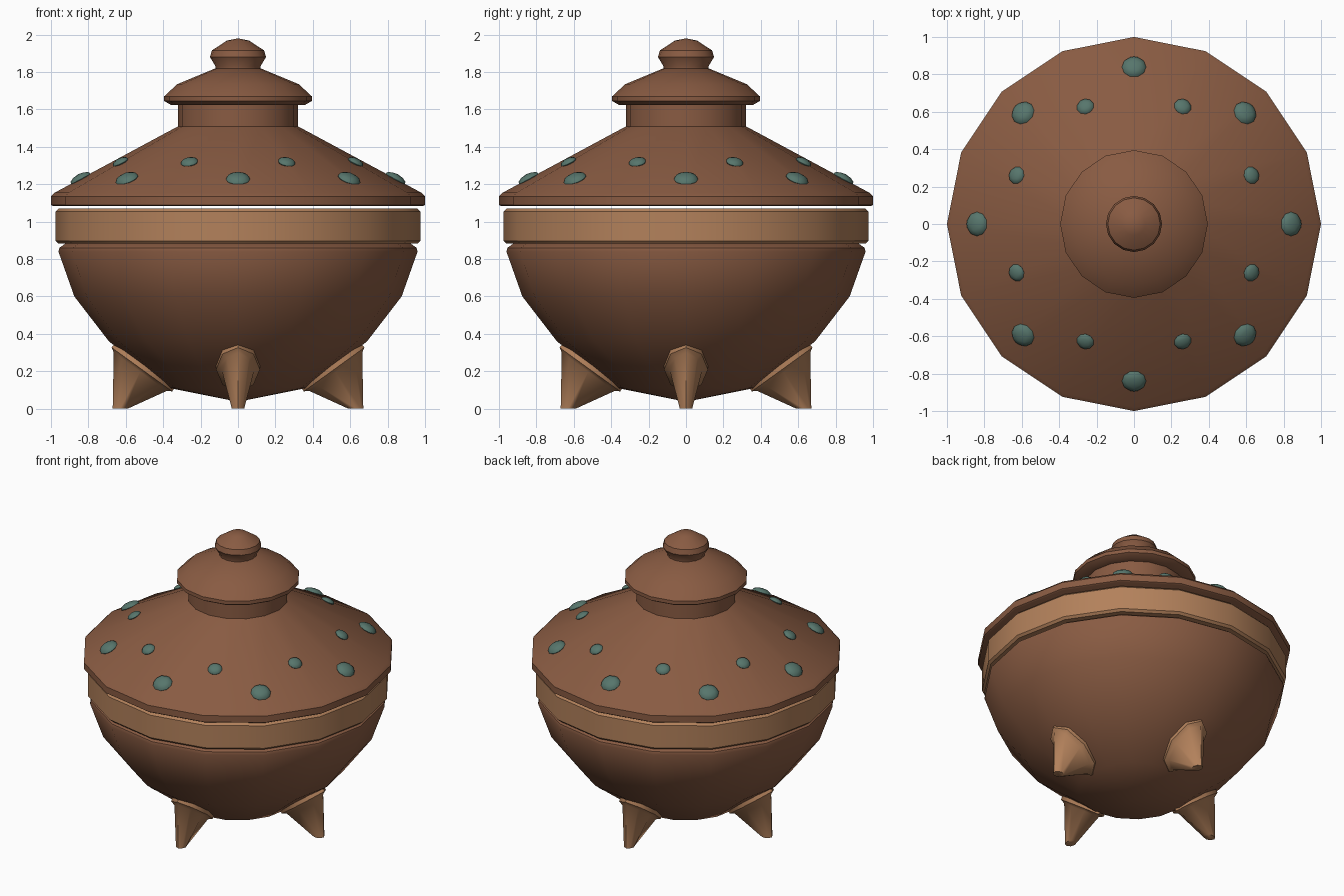
import bpy, bmesh
from math import sin, cos, pi, radians, atan2
from mathutils import Vector, Matrix

if "Cube" in bpy.data.objects:
    bpy.data.objects.remove(bpy.data.objects["Cube"])


def material(name, rgb):
    m = bpy.data.materials.new(name)
    m.diffuse_color = (*rgb, 1)
    m.use_nodes = True
    m.node_tree.nodes["Principled BSDF"].inputs["Base Color"].default_value = m.diffuse_color
    return m


CLAY = material("brown clay", (0.25, 0.105, 0.055))
TAN = material("tan clay", (0.45, 0.22, 0.105))
TEAL = material("teal stone", (0.095, 0.18, 0.15))


def finish(name, bm, mat, angle=40):
    bmesh.ops.recalc_face_normals(bm, faces=bm.faces)
    me = bpy.data.meshes.new(name)
    bm.to_mesh(me)
    bm.free()
    ob = bpy.data.objects.new(name, me)
    bpy.context.collection.objects.link(ob)
    me.materials.append(mat)
    bpy.ops.object.select_all(action='DESELECT')
    ob.select_set(True)
    bpy.context.view_layer.objects.active = ob
    bpy.ops.object.shade_smooth_by_angle(angle=radians(angle))
    return ob


def loft(bm, rings):
    """Skin closed rings of points and cap both ends."""
    rows = [[bm.verts.new(p) for p in ring] for ring in rings]
    n = len(rows[0])
    for a, b in zip(rows, rows[1:]):
        for i in range(n):
            j = (i + 1) % n
            bm.faces.new((a[i], a[j], b[j], b[i]))
    bm.faces.new(rows[0][::-1])
    bm.faces.new(rows[-1])


def lathe(name, profile, mat, sides=16):
    bm = bmesh.new()
    loft(bm, [[(r * cos(2 * pi * i / sides), r * sin(2 * pi * i / sides), z)
               for i in range(sides)] for r, z in profile])
    # collapse the tiny pole ring to one point
    bmesh.ops.remove_doubles(bm, verts=bm.verts, dist=0.001)
    return finish(name, bm, mat)


# Round body parts
lathe("bowl", [(0.0001, 0.037), (0.365, 0.11), (0.69, 0.36), (0.875, 0.60),
               (0.96, 0.84), (0.955, 0.86), (0.92, 0.885)], CLAY)
lathe("band", [(0.96, 0.882), (0.975, 0.897), (0.975, 1.055), (0.96, 1.07)], TAN)
lathe("lid", [(0.99, 1.083), (1.0, 1.09), (1.0, 1.135), (0.98, 1.155),
              (0.32, 1.51), (0.32, 1.64)], CLAY)
lathe("lid_cap", [(0.30, 1.622), (0.36, 1.625), (0.395, 1.645), (0.395, 1.67),
                  (0.325, 1.735), (0.12, 1.82)], CLAY)
lathe("knob", [(0.12, 1.81), (0.12, 1.83), (0.15, 1.88), (0.14, 1.915),
               (0.06, 1.968), (0.0001, 1.98)], CLAY)


# Feet: flattened collar on the bowl, tapering to a small flat tip
def foot_ring(center, along, half_len, half_wid):
    return [center + along * (half_len * cos(i * pi / 4))
            + Vector((0, half_wid * sin(i * pi / 4), 0)) for i in range(8)]


slope = Vector((0.81, 0, 0.586))
normal = Vector((0.586, 0, -0.81))
base = Vector((0.505, 0, 0.222))
for k, side in enumerate(("right", "back", "left", "front")):
    bm = bmesh.new()
    loft(bm, [foot_ring(base - normal * 0.04, slope, 0.20, 0.117),
              foot_ring(base + normal * 0.015, slope, 0.20, 0.117),
              foot_ring(base + normal * 0.03, slope, 0.175, 0.085),
              foot_ring(Vector((0.63, 0, 0)), Vector((1, 0, 0)), 0.04, 0.033)])
    bm.transform(Matrix.Rotation(k * pi / 2, 4, 'Z'))
    finish(side + "_foot", bm, TAN, 50)

# Stones: flattened beads lying on the lid slope, large and small alternating
tilt = Matrix.Rotation(atan2(0.355, 0.66), 4, 'Y')
for k in range(16):
    big = k % 2 == 0
    r, z, s = (0.84, 1.228, 0.065) if big else (0.68, 1.318, 0.047)
    bm = bmesh.new()
    bmesh.ops.create_icosphere(bm, subdivisions=2, radius=1)
    bm.transform(Matrix.Rotation(k * pi / 8, 4, 'Z')
                 @ Matrix.Translation((r, 0, z)) @ tilt
                 @ Matrix.Diagonal((s * 0.95, s, s * 0.45, 1)))
    finish(("large" if big else "small") + f"_stone_{k // 2 + 1}", bm, TEAL, 30)
